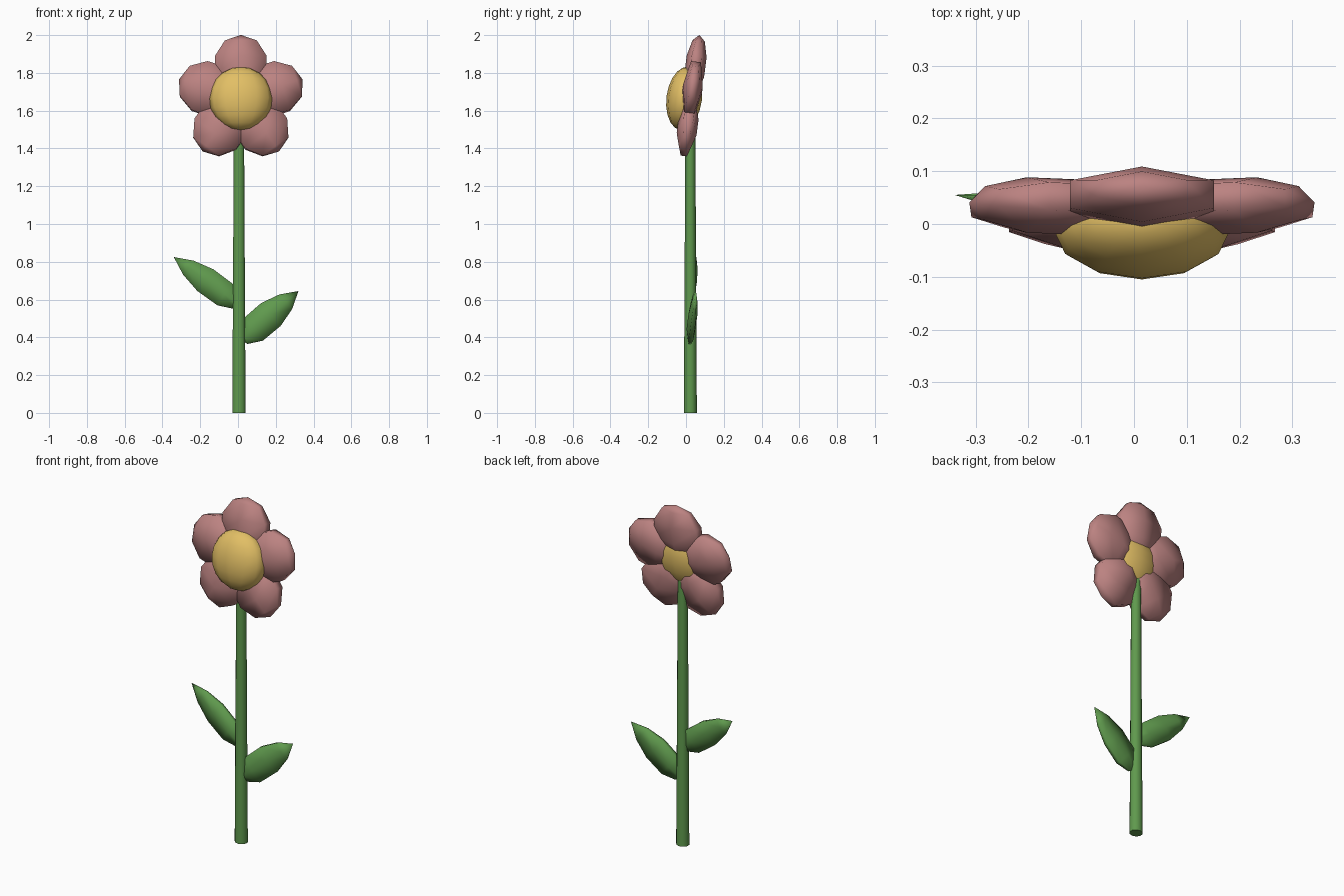
import bpy, bmesh, math
from mathutils import Matrix, Vector

if "Cube" in bpy.data.objects:
    bpy.data.objects.remove(bpy.data.objects["Cube"])


def material(name, rgb):
    m = bpy.data.materials.new(name)
    m.diffuse_color = (*rgb, 1)
    m.use_nodes = True
    m.node_tree.nodes["Principled BSDF"].inputs["Base Color"].default_value = m.diffuse_color
    return m


PINK = material("dusty_pink", (0.50, 0.225, 0.22))
GOLD = material("golden_yellow", (0.76, 0.52, 0.13))
GREEN = material("leaf_green", (0.115, 0.32, 0.075))


def lofted(name, profile, segments, flat, matrix, mat, angle=None):
    """Loft (height, radius) rings along z; 'flat' scales the y thickness."""
    bm = bmesh.new()
    rings = []
    for h, r in profile:
        if r == 0:
            rings.append([bm.verts.new((0, 0, h))])
            continue
        rings.append([bm.verts.new((r * math.sin(a), -r * flat * math.cos(a), h))
                      for a in (math.tau * i / segments for i in range(segments))])
    for lo, hi in zip(rings, rings[1:]):
        for i in range(segments):
            j = (i + 1) % segments
            quad = [lo[i % len(lo)], lo[j % len(lo)], hi[j % len(hi)], hi[i % len(hi)]]
            bm.faces.new(list(dict.fromkeys(quad)))
    for end in (rings[0], rings[-1]):
        if len(end) > 1:
            bm.faces.new(end)
    bm.transform(matrix)
    bmesh.ops.recalc_face_normals(bm, faces=bm.faces)
    for f in bm.faces:
        f.smooth = True
    me = bpy.data.meshes.new(name)
    bm.to_mesh(me)
    bm.free()
    me.materials.append(mat)
    ob = bpy.data.objects.new(name, me)
    bpy.context.collection.objects.link(ob)
    if angle:
        bpy.ops.object.select_all(action='DESELECT')
        ob.select_set(True)
        bpy.context.view_layer.objects.active = ob
        bpy.ops.object.shade_smooth_by_angle(angle=math.radians(angle))
    return ob


def ball(radius, steps=5):
    """Half-circle profile from pole to pole."""
    pts = [(-radius * math.cos(math.pi * k / steps), radius * math.sin(math.pi * k / steps))
           for k in range(1, steps)]
    return [(-radius, 0)] + pts + [(radius, 0)]


# Flower head, leaning back slightly
head = Matrix.Translation((0.015, 0.027, 1.66)) @ Matrix.Rotation(math.radians(-7.4), 4, 'X')

# Five flattened petals around the centre
for k in range(5):
    m = head @ Matrix.Rotation(math.tau * k / 5, 4, 'Y') @ Matrix.Translation((0, 0, 0.178))
    lofted(f"petal_{k + 1}", ball(0.166), 6, 0.335, m, PINK)

# Domed flower centre
lofted("flower_centre", ball(0.168, 10), 12, 0.56,
       head @ Matrix.Translation((0, -0.037, 0)), GOLD)

# Tapered stem
lofted("stem", [(0, 0.037), (1.58, 0.028)], 10, 0.93,
       Matrix.Translation((0.005, 0.023, 0)), GREEN, 50)


# Pointed leaves
def leaf(name, base, tip, width):
    base, tip = Vector(base), Vector(tip)
    z = (tip - base).normalized()
    y = Vector((0, 1, 0))
    x = y.cross(z).normalized()
    y = z.cross(x)
    frame = Matrix((x, y, z)).transposed().to_4x4()
    length = (tip - base).length
    shape = [(-0.04, 0), (0.0, 0.5), (0.19, 1.0), (0.5, 1.02), (0.77, 0.66), (1, 0)]
    profile = [(t * length, w * width / math.cos(math.pi / 6)) for t, w in shape]
    lofted(name, profile, 6, 0.26, Matrix.Translation(base) @ frame, GREEN)


leaf("right_leaf", (0.026, 0.02, 0.395), (0.32, 0.053, 0.645), 0.078)
leaf("left_leaf", (-0.005, 0.02, 0.58), (-0.34, 0.055, 0.825), 0.07)
